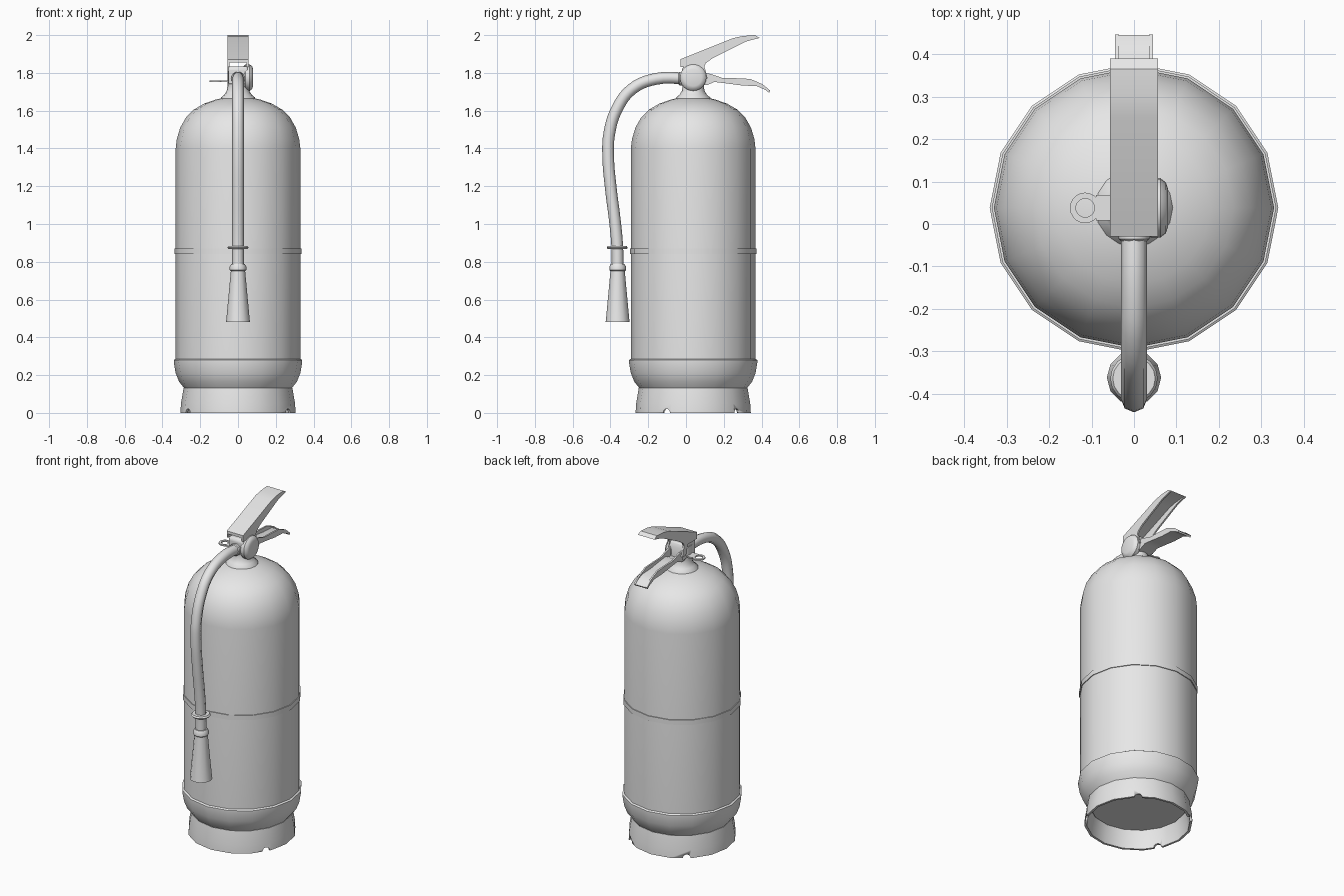
import bpy, bmesh, math
from mathutils import Matrix, Vector

if "Cube" in bpy.data.objects:
    bpy.data.objects.remove(bpy.data.objects["Cube"])

CY = 0.038  # cylinder axis offset in y

grey = bpy.data.materials.new("plain_grey")
grey.diffuse_color = (0.8, 0.8, 0.8, 1)
grey.use_nodes = True
grey.node_tree.nodes["Principled BSDF"].inputs["Base Color"].default_value = grey.diffuse_color


def finish(name, bm, angle=35, bevel=0):
    bmesh.ops.recalc_face_normals(bm, faces=bm.faces)
    me = bpy.data.meshes.new(name)
    bm.to_mesh(me)
    bm.free()
    ob = bpy.data.objects.new(name, me)
    bpy.context.collection.objects.link(ob)
    me.materials.append(grey)
    bpy.ops.object.select_all(action='DESELECT')
    ob.select_set(True)
    bpy.context.view_layer.objects.active = ob
    bpy.ops.object.shade_smooth_by_angle(angle=math.radians(angle))
    if bevel:
        b = ob.modifiers.new("soft_edges", 'BEVEL')
        b.width, b.segments = bevel, 2
    return ob


def lathe(name, profile, centre, n=16, closed=False, axis='Z', angle=35):
    """Spin (radius, height) points about an axis through centre."""
    bm = bmesh.new()
    m = Matrix.Translation(centre)
    if axis == 'X':
        m = m @ Matrix.Rotation(math.pi / 2, 4, 'Y')
    if axis == 'Y':
        m = m @ Matrix.Rotation(math.pi / 2, 4, 'X')
    rings = []
    for r, h in profile:
        if r == 0:
            rings.append([bm.verts.new(m @ Vector((0, 0, h)))] * n)
        else:
            rings.append([bm.verts.new(m @ Vector((r * math.cos(2 * math.pi * i / n),
                                                  r * math.sin(2 * math.pi * i / n), h)))
                          for i in range(n)])
    pairs = list(zip(rings, rings[1:]))
    if closed:
        pairs.append((rings[-1], rings[0]))
    for a, b in pairs:
        for i in range(n):
            j = (i + 1) % n
            corners = list(dict.fromkeys((a[i], a[j], b[j], b[i])))
            if len(corners) > 2:
                bm.faces.new(corners)
    return finish(name, bm, angle)


def slab(bm, outline, x0, x1):
    """Extrude a (y, z) outline from x0 to x1."""
    a = [bm.verts.new((x0, y, z)) for y, z in outline]
    b = [bm.verts.new((x1, y, z)) for y, z in outline]
    bm.faces.new(a)
    bm.faces.new(b[::-1])
    for i in range(len(a)):
        j = (i + 1) % len(a)
        bm.faces.new((a[i], b[i], b[j], a[j]))


def channel(name, plate, flange, half, wall):
    """Bent plate with a flange along both sides."""
    bm = bmesh.new()
    slab(bm, plate, -half, half)
    for s in (-1, 1):
        slab(bm, flange, s * half, s * (half - wall))
    return finish(name, bm, 30)


# Tank with domed shoulder, lower lip and rounded base
lathe("tank", [(0, 0.11), (0.27, 0.11), (0.284, 0.13), (0.312, 0.165), (0.33, 0.21),
               (0.34, 0.268), (0.34, 0.28), (0.33, 0.286), (0.33, 1.40), (0.324, 1.45),
               (0.306, 1.51), (0.275, 1.565), (0.235, 1.605), (0.18, 1.637),
               (0.12, 1.658), (0.07, 1.67), (0, 1.675)], (0, CY, 0))
# Thin strap around the middle
lathe("strap", [(0.326, 0.84), (0.335, 0.84), (0.335, 0.87), (0.326, 0.87)],
      (0, CY, 0), closed=True)

# Open foot ring with drain notches in its lower rim
foot = lathe("foot_ring", [(0.305, 0), (0.302, 0.05), (0.288, 0.132), (0.272, 0.132),
                           (0.288, 0.05), (0.291, 0)], (0, CY, 0), closed=True)
for deg in (-28, 50, 130, 208):
    a = math.radians(deg)
    bm = bmesh.new()
    bmesh.ops.create_cone(bm, cap_ends=True, segments=12, radius1=0.022, radius2=0.022, depth=0.12,
                          matrix=Matrix.Translation((0.295 * math.cos(a), CY + 0.295 * math.sin(a), 0))
                          @ Matrix.Rotation(a, 4, 'Z') @ Matrix.Rotation(math.pi / 2, 4, 'Y'))
    cutter = finish("notch_cutter", bm)
    cutter.hide_render = True
    mod = foot.modifiers.new("notch", 'BOOLEAN')
    mod.operation, mod.object, mod.solver = 'DIFFERENCE', cutter, 'EXACT'
    bpy.context.view_layer.objects.active = foot
    bpy.ops.object.modifier_apply(modifier=mod.name)
    bpy.data.objects.remove(cutter)

# Neck and valve block
lathe("neck", [(0, 1.655), (0.094, 1.655), (0.09, 1.67), (0.072, 1.685), (0.06, 1.705),
               (0.056, 1.73), (0.056, 1.81), (0, 1.81)], (0, CY, 0))
bm = bmesh.new()
slab(bm, [(-0.022, 1.74), (0.098, 1.74), (0.098, 1.81), (0.085, 1.835), (-0.012, 1.835), (-0.022, 1.82)],
     -0.05, 0.05)
finish("valve_block", bm, 30, 0.006)
# Round gauge on the right of the valve
lathe("gauge", [(0, 0.03), (0.06, 0.03), (0.07, 0.04), (0.07, 0.062), (0.06, 0.075),
                (0.045, 0.08), (0, 0.08)], (0, CY, 1.775), n=24, axis='X')

# Squeeze lever above the valve
top = [(-0.03, 1.872), (0.25, 1.984), (0.30, 1.995), (0.365, 2.0)]
plate = top + [(0.39, 1.985), (0.36, 1.986), (0.30, 1.980), (0.255, 1.970), (-0.03, 1.855)]
flange = top + [(0.39, 1.985), (0.32, 1.967), (0.275, 1.945), (0.14, 1.877), (0.105, 1.852),
                (0.097, 1.835), (0.115, 1.77), (0.08, 1.77), (0.06, 1.83), (-0.03, 1.832)]
channel("squeeze_lever", plate, flange, 0.056, 0.01)

# Fixed carrying handle below it
low = [(0.08, 1.735), (0.11, 1.735), (0.15, 1.752), (0.21, 1.745), (0.30, 1.733), (0.375, 1.73),
       (0.42, 1.710), (0.44, 1.695)]
plate = low + [(0.445, 1.703), (0.425, 1.722), (0.38, 1.742), (0.30, 1.745), (0.21, 1.757),
               (0.15, 1.764), (0.11, 1.75), (0.08, 1.75)]
flange = low + [(0.446, 1.706), (0.405, 1.74), (0.34, 1.768), (0.26, 1.772), (0.19, 1.774),
                (0.13, 1.795), (0.08, 1.80)]
channel("carry_handle", plate, flange, 0.045, 0.01)

# Safety pin: flat pull ring and tab
lathe("pin_ring", [(0.036, -0.004), (0.036, 0.004), (0.022, 0.004), (0.022, -0.004)],
      (-0.115, CY, 1.755), n=20, closed=True)
bm = bmesh.new()
slab(bm, [(CY - 0.03, 1.751), (CY + 0.03, 1.751), (CY + 0.03, 1.759), (CY - 0.03, 1.759)], -0.09, -0.045)
finish("pin_tab", bm)

# Hose sweeping forward and down from the valve
cu = bpy.data.curves.new("hose", 'CURVE')
cu.dimensions = '3D'
cu.bevel_depth, cu.bevel_resolution = 0.031, 2
cu.use_fill_caps = True
cu.resolution_u = 5
path = [(0.02, 1.77), (-0.16, 1.768), (-0.285, 1.715), (-0.365, 1.61), (-0.406, 1.48), (-0.412, 1.36),
        (-0.397, 1.18), (-0.378, 1.03), (-0.364, 0.88), (-0.362, 0.74)]
sp = cu.splines.new('BEZIER')
sp.bezier_points.add(len(path) - 1)
for p, (y, z) in zip(sp.bezier_points, path):
    p.co = (0, y, z)
    p.handle_left_type = p.handle_right_type = 'AUTO'
cu.materials.append(grey)
hose = bpy.data.objects.new("hose", cu)
bpy.context.collection.objects.link(hose)
bpy.ops.object.select_all(action='DESELECT')
hose.select_set(True)
bpy.context.view_layer.objects.active = hose
bpy.ops.object.convert(target='MESH')
bpy.ops.object.shade_smooth_by_angle(angle=math.radians(50))

# Hose collar at the valve, clip ring and flared nozzle
lathe("hose_collar", [(0, -0.02), (0.036, -0.02), (0.036, 0.035), (0.031, 0.04), (0, 0.04)],
      (0, 0, 1.77), axis='Y')
lathe("hose_clip", [(0.028, 0.868), (0.05, 0.868), (0.056, 0.875), (0.05, 0.884), (0.028, 0.884)],
      (0, -0.364, 0), closed=True)
lathe("nozzle", [(0, 0.70), (0.028, 0.70), (0.056, 0.48), (0.064, 0.48), (0.062, 0.492), (0.038, 0.75),
                 (0.044, 0.756), (0.044, 0.775), (0.036, 0.788), (0, 0.79)],
      (0, -0.362, 0), n=12)
